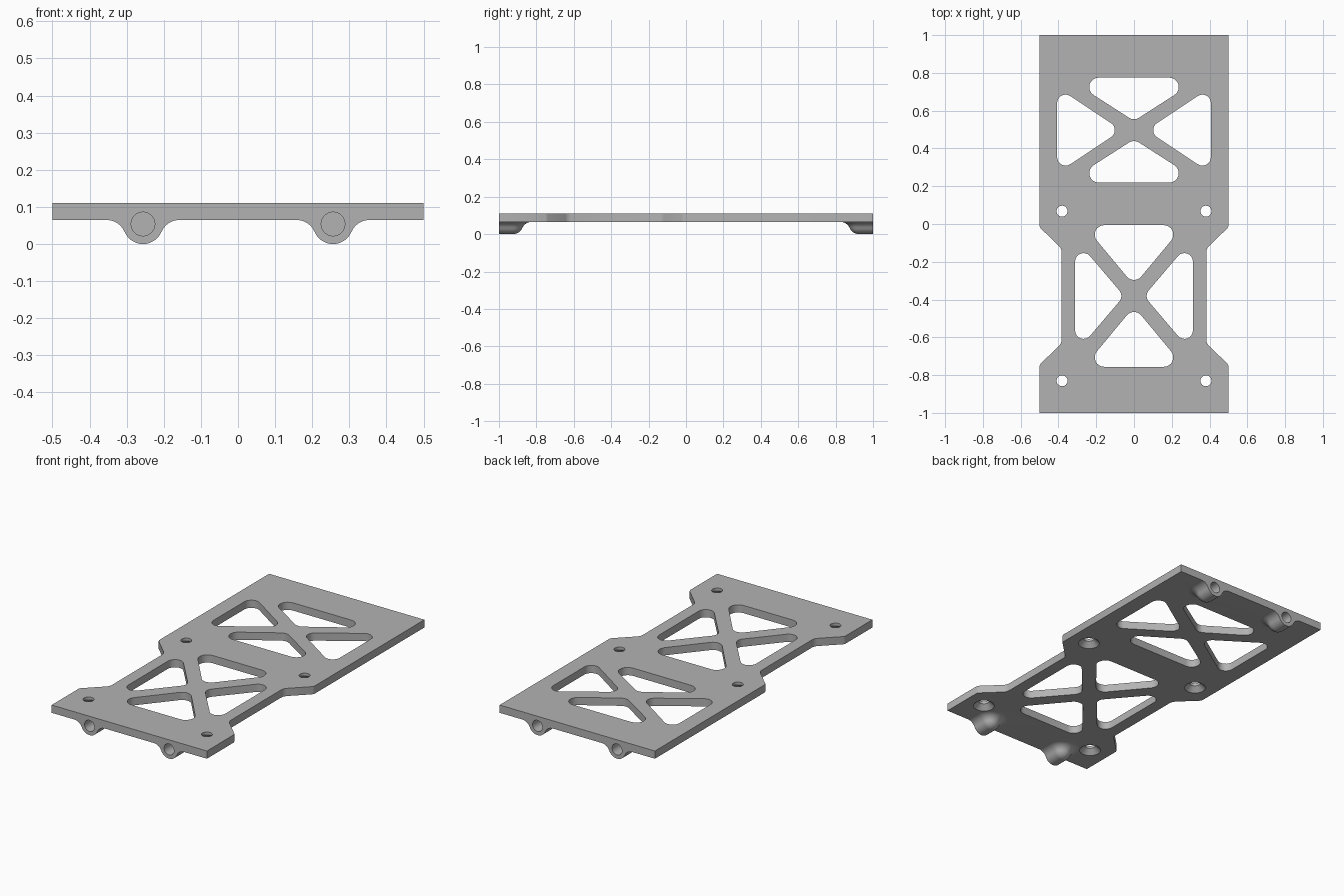
import bpy, bmesh
from math import sin, cos, pi, radians, atan2, hypot
from mathutils import Matrix, Vector

cube = bpy.data.objects.get("Cube")
if cube:
    bpy.data.objects.remove(cube, do_unlink=True)

BOTTOM, TOP = 0.065, 0.11      # plate faces
BOSS_X, BOSS_R = 0.256, 0.054  # bosses under the plate ends
MID_REAR, MID_FRONT = 0.497, -0.381

gray = bpy.data.materials.new("plain gray")
gray.use_nodes = True
gray.diffuse_color = (0.45, 0.45, 0.45, 1)
gray.node_tree.nodes["Principled BSDF"].inputs["Base Color"].default_value = gray.diffuse_color


def finish(bm, name):
    bmesh.ops.remove_doubles(bm, verts=bm.verts, dist=1e-5)
    bmesh.ops.recalc_face_normals(bm, faces=bm.faces)
    mesh = bpy.data.meshes.new(name)
    bm.to_mesh(mesh)
    bm.free()
    mesh.materials.append(gray)
    ob = bpy.data.objects.new(name, mesh)
    bpy.context.collection.objects.link(ob)
    return ob


def rounded_window(centres, r, steps=8):
    """Outline around equal circles placed at the corners of a triangle."""
    mid = sum((Vector(c) for c in centres), Vector((0, 0))) / len(centres)
    pts = sorted((Vector(c) for c in centres),
                 key=lambda p: atan2(p.y - mid.y, p.x - mid.x))
    loop = []
    for i, p in enumerate(pts):
        before, after = p - pts[i - 1], pts[(i + 1) % len(pts)] - p
        a0 = atan2(-before.x, before.y)
        turn = (atan2(-after.x, after.y) - a0) % (2 * pi)
        for k in range(steps + 1):
            a = a0 + turn * k / steps
            loop.append((p.x + r * cos(a), p.y + r * sin(a)))
    return loop


# Outline: wide rear, waist with softened chamfers, wide front foot
shoulder = [(0.5, 1), (0.5, -0.01), (0.495, -0.022), (0.396, -0.118),
            (0.387, -0.13), (0.383, -0.147)]
foot = [(x, 2 * MID_FRONT - y) for x, y in reversed(shoulder[1:])] + [(0.5, -1)]
right_side = shoulder + foot
loops = [right_side + [(-x, y) for x, y in reversed(right_side)]]

# Windows: four rounded triangles around each X brace
for mid, wide, far, near, r_end, side_x, side_y, side_in in (
        (MID_REAR, 0.187, 0.228, 0.108, 0.05, 0.362, 0.143, 0.147),
        (MID_FRONT, 0.158, 0.325, 0.135, 0.05, 0.267, 0.182, 0.112)):
    for s in (-1, 1):
        loops.append(rounded_window([(-wide, mid + s * far), (wide, mid + s * far),
                                     (0, mid + s * near)], r_end))
        loops.append(rounded_window([(s * side_x, mid + side_y), (s * side_x, mid - side_y),
                                     (s * side_in, mid)], 0.045))

# Plate
bm = bmesh.new()
edges = []
for loop in loops:
    vs = [bm.verts.new((x, y, BOTTOM)) for x, y in loop]
    edges += [bm.edges.new((v, vs[i - 1])) for i, v in enumerate(vs)]
bmesh.ops.triangle_fill(bm, edges=edges, use_beauty=True, normal=(0, 0, 1))
extruded = bmesh.ops.extrude_face_region(bm, geom=bm.faces[:])["geom"]
bmesh.ops.translate(bm, vec=(0, 0, TOP - BOTTOM),
                    verts=[g for g in extruded if isinstance(g, bmesh.types.BMVert)])
plate = finish(bm, "chassis_plate")

# Boss profile (radius, height): round belly running into a concave fillet
fillet_r, fillet_z = 0.099, BOTTOM - BOSS_R
join = atan2(fillet_z - BOSS_R, fillet_r)
profile = []
for k in range(9):
    a = -pi / 2 + (join + pi / 2) * k / 8
    profile.append((BOSS_R * cos(a), BOSS_R + BOSS_R * sin(a)))
for k in range(1, 9):
    a = pi + join + (pi / 2 - pi - join) * k / 8
    profile.append((fillet_r + BOSS_R * cos(a), fillet_z + BOSS_R * sin(a)))
profile.append((fillet_r, BOTTOM + 0.02))


def add_boss(bm, x, end):
    """Sweep the profile along a U-shaped path that opens at the plate end."""
    rows = []
    for r, z in profile:
        path = [(r, 1)] + [(r * cos(pi * k / 20), 0.925 - r * sin(pi * k / 20))
                           for k in range(21)] + [(-r, 1)]
        rows.append([bm.verts.new((x + px, end * py, z)) for px, py in path])
    for low, high in zip(rows, rows[1:]):
        for i in range(len(low) - 1):
            bm.faces.new((low[i], low[i + 1], high[i + 1], high[i]))
    bm.faces.new(rows[-1])
    bm.faces.new([row[0] for row in rows] + [row[-1] for row in reversed(rows[1:])])


bm = bmesh.new()
for x in (-BOSS_X, BOSS_X):
    for end in (-1, 1):
        add_boss(bm, x, end)
bosses = finish(bm, "end_bosses")


def add_cone(bm, r1, r2, depth, matrix):
    bmesh.ops.create_cone(bm, cap_ends=True, segments=32, radius1=r1, radius2=r2,
                          depth=depth, matrix=matrix)


# Cutters: blind end bores, screw holes and their countersinks from below
bores, holes, sinks = bmesh.new(), bmesh.new(), bmesh.new()
for s in (-1, 1):
    for end in (-1, 1):
        add_cone(bores, 0.032, 0.032, 0.2,
                 Matrix.Translation((s * BOSS_X, end * 1.02, 0.054)) @ Matrix.Rotation(pi / 2, 4, 'X'))
    for y in (0.068, -0.83):
        add_cone(holes, 0.029, 0.029, 0.2, Matrix.Translation((s * 0.381, y, 0.1)))
        add_cone(sinks, 0.068, 0.028, 0.04, Matrix.Translation((s * 0.381, y, 0.075)))


def combine(tool, operation):
    mod = plate.modifiers.new(tool.name, 'BOOLEAN')
    mod.object, mod.operation, mod.solver = tool, operation, 'EXACT'
    bpy.context.view_layer.objects.active = plate
    bpy.ops.object.modifier_apply(modifier=mod.name)
    bpy.data.objects.remove(tool, do_unlink=True)


combine(bosses, 'UNION')
for bm, name in ((bores, "bore_cutter"), (holes, "hole_cutter"), (sinks, "countersink_cutter")):
    combine(finish(bm, name), 'DIFFERENCE')

bpy.ops.object.select_all(action='DESELECT')
plate.select_set(True)
bpy.context.view_layer.objects.active = plate
bpy.ops.object.shade_smooth_by_angle(angle=radians(30))
